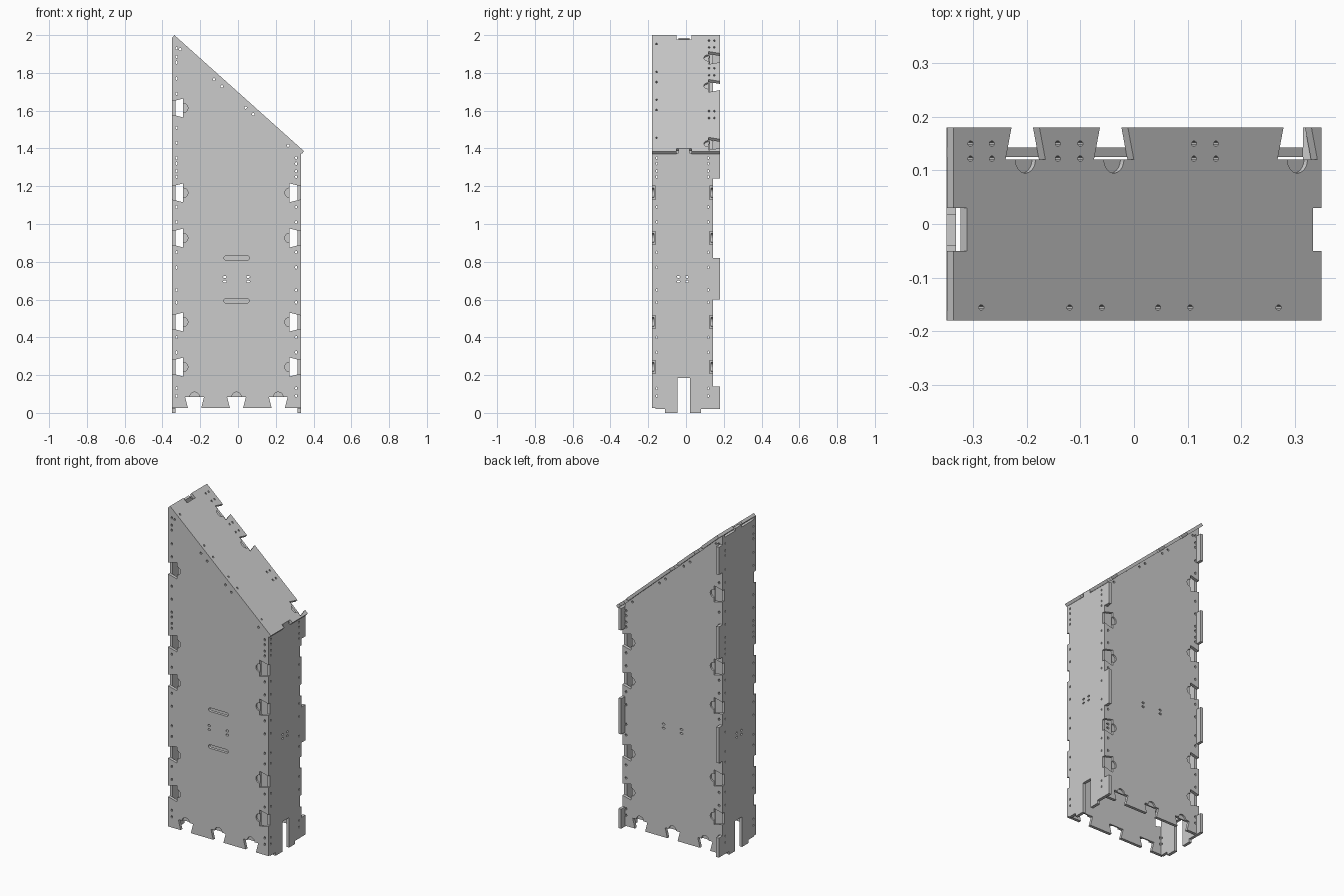
import bpy, bmesh, math
from mathutils import Vector, Matrix

if "Cube" in bpy.data.objects:
    bpy.data.objects.remove(bpy.data.objects["Cube"])

T = 0.018                                   # sheet thickness
ANG = math.atan2(0.615, 0.687)              # roof slope
C, S = math.cos(ANG), math.sin(ANG)
ROOF_L = math.hypot(0.615, 0.687)


def frame(o, u, v, w):
    m = Matrix((u, v, w)).transposed().to_4x4()
    m.translation = Vector(o)
    return m


def prisms(name, frm, polys, w0, w1):
    """One object made of flat polygons extruded between depths w0 and w1."""
    bm = bmesh.new()
    for poly in polys:
        lo = [bm.verts.new(frm @ Vector((u, v, w0))) for u, v in poly]
        hi = [bm.verts.new(frm @ Vector((u, v, w1))) for u, v in poly]
        bm.faces.new(lo)
        bm.faces.new(hi)
        n = len(poly)
        for i in range(n):
            bm.faces.new((lo[i], lo[(i + 1) % n], hi[(i + 1) % n], hi[i]))
    bmesh.ops.recalc_face_normals(bm, faces=bm.faces)
    me = bpy.data.meshes.new(name)
    bm.to_mesh(me)
    bm.free()
    ob = bpy.data.objects.new(name, me)
    bpy.context.collection.objects.link(ob)
    return ob


def rect(u0, u1, v0, v1):
    return [(u0, v0), (u1, v0), (u1, v1), (u0, v1)]


def oval(u, v, ru, rv, n=8):
    return [(u + ru * math.cos(2 * math.pi * (i + .5) / n),
             v + rv * math.sin(2 * math.pi * (i + .5) / n)) for i in range(n)]


def slot(u0, u1, v, r):
    a = [math.pi * (i / 6 - .5) for i in range(7)]
    return ([(u1 - r + r * math.cos(t), v + r * math.sin(t)) for t in a] +
            [(u0 + r - r * math.cos(t), v - r * math.sin(t)) for t in a])


def dovetail(u, v, du, dv):
    """Notch at edge point (u, v), widening inward along (du, dv)."""
    return [(u + d * du - h * dv, v + d * dv + h * du)
            for d, h in ((-.02, .03), (-.02, -.03), (.06, -.05), (.06, .05))]


def panel(name, frm, outline, cuts, notches=()):
    ob = prisms(name, frm, [outline], 0, T)
    cutters = [prisms("cutter", frm, cuts + [dovetail(*n) for n in notches], -.02, T + .02)]
    if notches:                             # shallow round pockets behind each notch
        discs = [oval(u + .06 * du, v + .06 * dv, .025, .025, 24) for u, v, du, dv in notches]
        cutters.append(prisms("cutter", frm, discs, T * .45, T + .02))
    for c in cutters:
        c.hide_render = True
        m = ob.modifiers.new("cut", 'BOOLEAN')
        m.operation, m.solver, m.object = 'DIFFERENCE', 'EXACT', c
    bpy.context.view_layer.update()
    me = bpy.data.meshes.new_from_object(ob.evaluated_get(bpy.context.evaluated_depsgraph_get()))
    ob.modifiers.clear()
    ob.data = me
    me.name = name
    for c in cutters:
        bpy.data.objects.remove(c)
    return ob


# shared layout
HOLES = [1.93, 1.885, 1.855, 1.77, 1.69, 1.51, 1.43, 1.35, 1.32, 1.28, 1.25,
         1.09, 1.01, .85, .77, .65, .585, .4, .32, .13, .09]
DOVES = [1.614, 1.165, .926, .481, .243]
TABS_R = [(-.05, .14), (.6, .82), (1.24, 1.375)]
TABS_L = [(-.05, .14), (.6, .82), (1.24, 1.44), (1.76, 1.93)]


def roof_z(x):
    return 1.9866 - (x + .349) * S / C


# front and back panels
wide = [(-.35, .025), (.333, .025), (.333, roof_z(.333)), (-.35, roof_z(-.35))]
wide_cuts = [oval(-.325, z, .006, .008) for z in HOLES]
wide_cuts += [oval(.308, z, .006, .008) for z in HOLES if z < 1.36]
wide_cuts += [oval(x, z, .01, .006) for x in (-.07, .053) for z in (.72, .695)]
wide_cuts += [oval(x, roof_z(x) - .022, .007, .007)
              for x in (-.305, -.127, -.085, .04, .08, .265)]
wide_notches = [(-.35, z, 1, 0) for z in DOVES] + [(.333, z, -1, 0) for z in DOVES[1:]]
wide_notches += [(x, .025, 0, 1) for x in (-.23, -.008, .213)]

panel("front_panel", frame((0, T - .18, 0), (1, 0, 0), (0, 0, 1), (0, -1, 0)), wide,
      wide_cuts + [slot(-.075, .06, z, .011) for z in (.82, .593)], wide_notches)
tab_gaps = [rect(-.4, -.332, a, b) for a, b in TABS_L]
tab_gaps += [rect(.315, .4, a, b + (.05 if b > 1.3 else 0)) for a, b in TABS_R]
panel("back_panel", frame((0, .125, 0), (1, 0, 0), (0, 0, 1), (0, 1, 0)), wide,
      wide_cuts + tab_gaps, wide_notches)


# side panels with tabs past the back panel and a tongue into the roof
def side(name, x, sx, top, tongue, tabs):
    out = [(-.162, 0)]
    back = []
    for a, b in tabs:
        a, b = max(a, 0), min(b, top)
        back += [(.125, a), (.18, a), (.18, b), (.125, b)]
    if back[0] == (.125, 0):
        back = back[1:]
    if back[-1] != (.125, top):
        back.append((.125, top))
    else:
        back.pop()
    out += back + [(.018, top), (.018, tongue), (-.04, tongue), (-.04, top), (-.162, top)]
    cuts = [rect(-.045, .022, -.1, .185), rect(-.3, -.11, -.1, .02), rect(.08, .3, -.1, .02)]
    cuts += [oval(y, z, .005, .007) for y in (-.155, .118) for z in HOLES if z < top - .02]
    cuts += [oval(y, z, .009, .006) for y in (-.04, .005) for z in (.72, .695)]
    panel(name, frame((x, 0, 0), (0, 1, 0), (0, 0, 1), (sx, 0, 0)), out, cuts)


side("right_panel", .315, 1, 1.375, 1.4, TABS_R)
side("left_panel", -.332, -1, 1.97, 1.985, TABS_L)


# sloping roof panel
def ru(x):
    return (x + .337) / C


roof_cuts = [rect(-.1, .034, -.05, .03), rect(ROOF_L - .022, ROOF_L + .1, -.05, .03)]
roof_cuts += [oval(ru(x), y, .007, .005) for y in (.15, .122)
              for x in (-.305, -.265, -.142, -.1, .112, .153)]
roof_cuts += [oval(ru(x), -.156, .007, .005) for x in (-.285, -.12, -.06, .045, .105, .27)]
panel("roof_panel", frame((-.337 - T * S, 0, 2 - T * C), (C, 0, -S), (0, 1, 0), (S, 0, C)),
      rect(0, ROOF_L, -.18, .18), roof_cuts,
      [(ru(x), .18, 0, -1) for x in (-.2025, -.0375, .305)])
